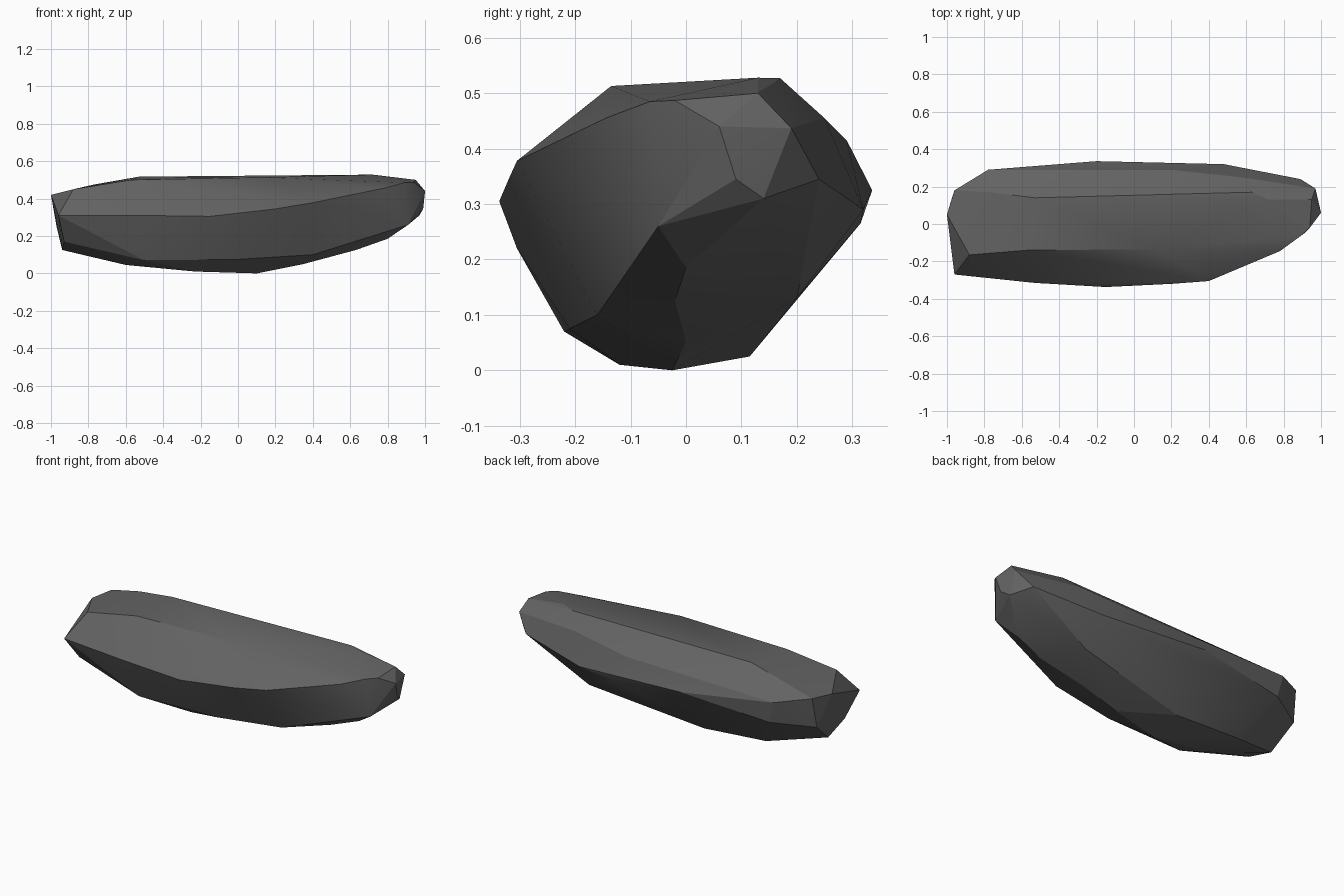
import bpy, bmesh

# Corner points of a chipped, elongated boulder, grouped by region
left_end = [(-1, .05, .42), (-.96, .18, .43), (-.96, -.27, .31), (-.88, -.165, .45),
            (-.93, -.17, .17), (-.94, .0, .125), (-.97, .15, .25)]
top = [(-.78, .29, .40), (-.77, .17, .475), (-.53, .14, .517), (-.57, -.14, .5),
       (.13, -.135, .513), (.63, .17, .527), (.72, .13, .528), (.57, .25, .455), (.2, .29, .415)]
back = [(-.2, .336, .325), (.48, .32, .29), (-.75, .28, .27), (.25, .315, .265)]
bottom = [(.1, -.025, 0), (-.23, -.12, .01), (-.2, .115, .025), (-.6, -.1, .045),
          (-.6, .1, .05), (.35, 0, .05), (.63, -.02, .125), (.5, .2, .13), (.8, 0, .185)]
front = [(-.15, -.337, .305), (-.53, -.315, .31), (.2, -.32, .345), (.4, -.305, .378),
         (.78, -.145, .455), (-.5, -.22, .07), (0, -.21, .075), (.4, -.16, .1), (-.24, -.305, .22)]
right_end = [(.94, -.02, .487), (.95, .13, .5), (1, .06, .44), (.97, .19, .437),
             (.99, .09, .345), (.89, .24, .345), (.91, -.05, .26), (.97, .14, .31), (.89, -.065, .485)]

# Wrap the points in a faceted shell
bm = bmesh.new()
for p in left_end + top + back + bottom + front + right_end:
    bm.verts.new(p)
hull = bmesh.ops.convex_hull(bm, input=bm.verts[:])
loose = {v for v in hull["geom_interior"] + hull["geom_unused"] if isinstance(v, bmesh.types.BMVert)}
bmesh.ops.delete(bm, geom=list(loose), context='VERTS')
bmesh.ops.recalc_face_normals(bm, faces=bm.faces[:])

mesh = bpy.data.meshes.new("boulder")
bm.to_mesh(mesh)
bm.free()
rock = bpy.data.objects.new("boulder", mesh)
bpy.context.collection.objects.link(rock)

# Single dark stone colour
stone = bpy.data.materials.new("dark grey stone")
stone.diffuse_color = (.125, .125, .125, 1)
mesh.materials.append(stone)

# Soft facets, crisp main edges
bpy.context.view_layer.objects.active = rock
rock.select_set(True)
bpy.ops.object.shade_smooth_by_angle(angle=0.3)
